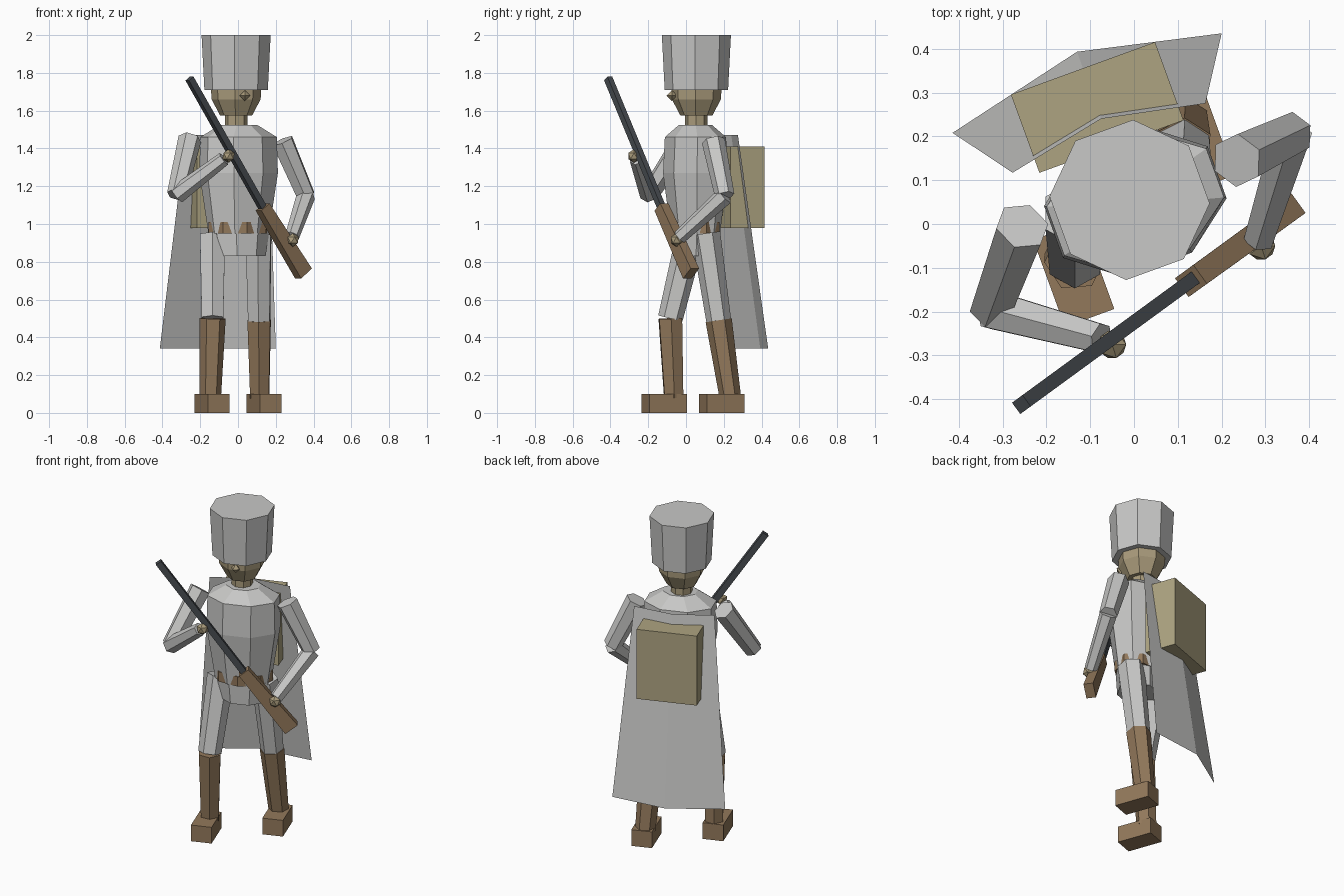
import bpy, bmesh, math
from mathutils import Vector, Matrix

if "Cube" in bpy.data.objects:
    bpy.data.objects.remove(bpy.data.objects["Cube"])

YAW = math.radians(20)  # the whole figure is turned a little


def material(name, rgb):
    m = bpy.data.materials.new(name)
    m.diffuse_color = (*rgb, 1)
    m.use_nodes = True
    m.node_tree.nodes["Principled BSDF"].inputs["Base Color"].default_value = m.diffuse_color
    return m


GREY = material("pale_grey", (0.58, 0.58, 0.57))
SKIN = material("tan_skin", (0.40, 0.33, 0.20))
CANVAS = material("canvas", (0.42, 0.37, 0.22))
BROWN = material("leather_brown", (0.29, 0.19, 0.105))
STEEL = material("gun_steel", (0.066, 0.075, 0.085))


def finish(name, bm, mat, solid=True):
    if solid:
        bmesh.ops.recalc_face_normals(bm, faces=bm.faces)
    me = bpy.data.meshes.new(name)
    bm.to_mesh(me)
    bm.free()
    me.materials.append(mat)
    ob = bpy.data.objects.new(name, me)
    bpy.context.collection.objects.link(ob)
    return ob


def loft(name, mat, center, rings, n=8, phase=0.5):
    """Stack of turned elliptical rings given as (z, radius_x, radius_y)."""
    bm = bmesh.new()
    rot = Matrix.Rotation(YAW, 3, 'Z')
    loops = []
    for z, rx, ry in rings:
        loop = []
        for i in range(n):
            a = math.tau * (i + phase) / n
            p = rot @ Vector((rx * math.cos(a), ry * math.sin(a), 0))
            loop.append(bm.verts.new((center[0] + p.x, center[1] + p.y, z)))
        loops.append(loop)
    for lo, hi in zip(loops, loops[1:]):
        for i in range(n):
            j = (i + 1) % n
            bm.faces.new((lo[i], lo[j], hi[j], hi[i]))
    bm.faces.new(loops[0][::-1])
    bm.faces.new(loops[-1])
    return finish(name, bm, mat)


def limb(name, mat, a, b, r1, r2, n=6):
    """Tapered prism between two points."""
    a, b = Vector(a), Vector(b)
    d = b - a
    bm = bmesh.new()
    mat4 = Matrix.Translation((a + b) / 2) @ d.to_track_quat('Z', 'Y').to_matrix().to_4x4()
    bmesh.ops.create_cone(bm, cap_ends=True, segments=n, radius1=r1, radius2=r2,
                          depth=d.length, matrix=mat4)
    return finish(name, bm, mat)


def box(name, mat, center, size):
    bm = bmesh.new()
    m = (Matrix.Translation(center) @ Matrix.Rotation(YAW, 4, 'Z')
         @ Matrix.Diagonal((*size, 1)))
    bmesh.ops.create_cube(bm, size=1, matrix=m)
    return finish(name, bm, mat)


def bar(name, mat, a, b, start, end):
    """Rectangular tapered bar; start and end are (width, height)."""
    a, b = Vector(a), Vector(b)
    d = (b - a).normalized()
    side = d.cross(Vector((0, 0, 1))).normalized()
    up = side.cross(d)
    bm = bmesh.new()
    ends = []
    for p, (w, h) in ((a, start), (b, end)):
        ends.append([bm.verts.new(p + side * (w / 2 * s) + up * (h / 2 * t))
                     for s, t in ((-1, -1), (1, -1), (1, 1), (-1, 1))])
    for i in range(4):
        j = (i + 1) % 4
        bm.faces.new((ends[0][i], ends[0][j], ends[1][j], ends[1][i]))
    bm.faces.new(ends[0][::-1])
    bm.faces.new(ends[1])
    return finish(name, bm, mat)


# Head, neck and tall hat
HEAD = (-0.01, 0.055)
loft("hat", GREY, HEAD, [(1.71, 0.168, 0.168), (2.0, 0.183, 0.183)])
loft("head", SKIN, HEAD, [(1.575, 0.085, 0.085), (1.66, 0.13, 0.13), (1.715, 0.133, 0.133)])
loft("neck", SKIN, HEAD, [(1.50, 0.06, 0.06), (1.58, 0.06, 0.06)])
nose = bmesh.new()
bmesh.ops.create_uvsphere(nose, u_segments=4, v_segments=2, radius=0.028,
                          matrix=Matrix.Translation((0.036, -0.075, 1.68)))
finish("nose", nose, SKIN)

# Torso, belt and hips
BODY = (0.003, 0.05)
loft("torso", GREY, BODY, [(0.95, 0.165, 0.125), (1.27, 0.215, 0.165),
                           (1.46, 0.21, 0.155), (1.525, 0.1, 0.085)])
loft("belt", BROWN, BODY, [(0.95, 0.17, 0.13), (1.01, 0.17, 0.13)], phase=0)
loft("hips", GREY, (0.01, 0.05), [(0.83, 0.14, 0.115), (0.955, 0.16, 0.12)])

# Legs: hip, knee, ankle and foot centre
legs = {
    "right": ((-0.135, 0.025, 0.94), (-0.135, -0.083, 0.50), (-0.147, -0.065, 0.08), (-0.1375, -0.115, 0.05)),
    "left": ((0.108, 0.105, 0.95), (0.112, 0.173, 0.49), (0.115, 0.235, 0.08), (0.1375, 0.19, 0.05)),
}
for side, (hip, knee, ankle, foot) in legs.items():
    limb(side + "_thigh", GREY, hip, knee, 0.077, 0.066)
    limb(side + "_boot_shaft", BROWN, knee, ankle, 0.07, 0.057)
    box(side + "_foot", BROWN, foot, (0.12, 0.2116, 0.10))

# Arms: shoulder, elbow, wrist and hand
arms = {
    "right": ((-0.255, -0.005, 1.45), (-0.325, -0.195, 1.155), (-0.075, -0.262, 1.345), (-0.05, -0.275, 1.36)),
    "left": ((0.235, 0.145, 1.44), (0.36, 0.205, 1.15), (0.285, -0.035, 0.93), (0.29, -0.05, 0.915)),
}
for side, (shoulder, elbow, wrist, hand) in arms.items():
    limb(side + "_upper_arm", GREY, shoulder, elbow, 0.062, 0.052)
    limb(side + "_forearm", GREY, elbow, wrist, 0.05, 0.038)
    fist = bmesh.new()
    bmesh.ops.create_icosphere(fist, subdivisions=1, radius=0.036,
                               matrix=Matrix.Translation(hand))
    finish(side + "_hand", fist, SKIN)

# Cape: one folded sheet
cape = bmesh.new()
top = [cape.verts.new((x, y, 1.47)) for x, y in ((-0.277, 0.117), (-0.075, 0.24), (0.163, 0.275))]
hem = [cape.verts.new((x, y, 0.34)) for x, y in ((-0.414, 0.208), (-0.13, 0.393), (0.2, 0.435))]
for i in range(2):
    cape.faces.new((top[i], top[i + 1], hem[i + 1], hem[i]))
finish("cape", cape, GREY, solid=False)

# Backpack
box("backpack", CANVAS, (-0.084, 0.266, 1.195), (0.35, 0.19, 0.43))

# Rifle
bar("rifle_barrel", STEEL, (-0.257, -0.412, 1.77), (0.14, -0.122, 1.07), (0.032, 0.036), (0.032, 0.036))
bar("rifle_stock", BROWN, (0.13, -0.13, 1.09), (0.347, 0.027, 0.738), (0.053, 0.065), (0.055, 0.088))
